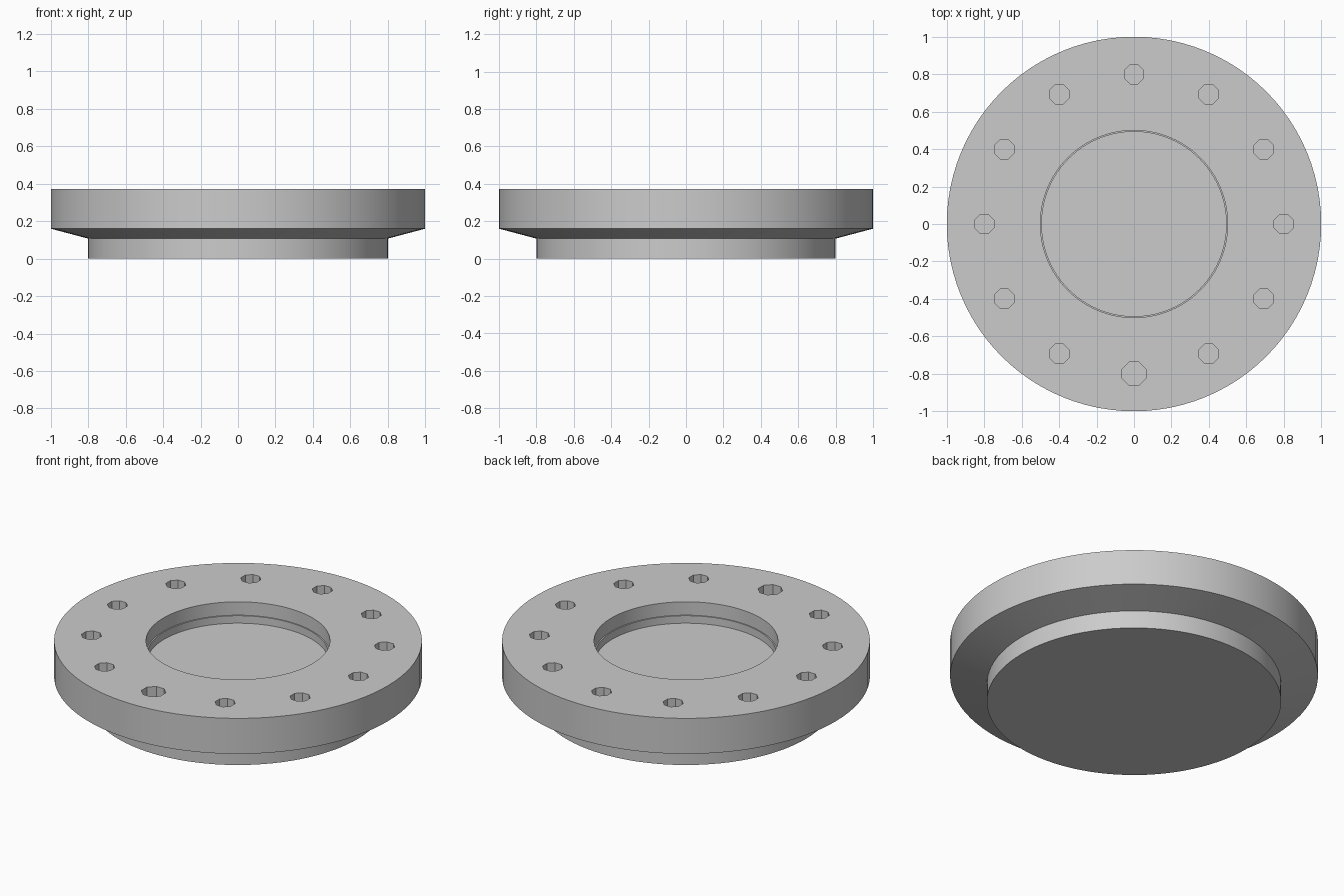
import bpy
import bmesh
from math import pi, cos, sin, radians
from mathutils import Matrix, Vector

cube = bpy.data.objects.get("Cube")
if cube:
    bpy.data.objects.remove(cube, do_unlink=True)

TOP = 0.373
FLOOR = TOP - 0.125

# Material
grey = bpy.data.materials.new("plain grey")
grey.use_nodes = True
colour = (0.6, 0.6, 0.6, 1)
grey.diffuse_color = colour
grey.node_tree.nodes["Principled BSDF"].inputs["Base Color"].default_value = colour


def make_object(name, bm):
    mesh = bpy.data.meshes.new(name)
    bmesh.ops.recalc_face_normals(bm, faces=bm.faces)
    bm.to_mesh(mesh)
    bm.free()
    obj = bpy.data.objects.new(name, mesh)
    bpy.context.collection.objects.link(obj)
    mesh.materials.append(grey)
    return obj


# Flange: base, sloped underside, rim, flat top and stepped recess
profile = [(0, 0), (0.8, 0), (0.8, 0.107), (1, 0.16), (1, TOP),
           (0.5, TOP), (0.5, TOP - 0.08), (0.493, TOP - 0.08),
           (0.493, FLOOR), (0, FLOOR)]
bm = bmesh.new()
verts = [bm.verts.new((r, 0, z)) for r, z in profile]
edges = [bm.edges.new(pair) for pair in zip(verts, verts[1:])]
bmesh.ops.spin(bm, geom=verts + edges, cent=(0, 0, 0), axis=(0, 0, 1),
               angle=2 * pi, steps=96, use_merge=False)
bmesh.ops.remove_doubles(bm, verts=bm.verts, dist=0.0001)
flange = make_object("flange", bm)

# Ring of twelve blind octagonal holes, the front one wider
bm = bmesh.new()
for i in range(12):
    angle = i * pi / 6 - pi / 2
    radius = 0.068 if i == 0 else 0.056
    place = Matrix.Translation(Vector((0.8 * cos(angle), 0.8 * sin(angle), TOP)))
    bmesh.ops.create_cone(bm, cap_ends=True, segments=8, radius1=radius,
                          radius2=radius, depth=0.25,
                          matrix=place @ Matrix.Rotation(pi / 8, 4, "Z"))
cutter = make_object("hole_cutter", bm)
cutter.hide_render = True

cut = flange.modifiers.new("holes", "BOOLEAN")
cut.operation = "DIFFERENCE"
cut.solver = "EXACT"
cut.object = cutter
bpy.ops.object.select_all(action="DESELECT")
flange.select_set(True)
bpy.context.view_layer.objects.active = flange
bpy.ops.object.modifier_apply(modifier=cut.name)
bpy.data.objects.remove(cutter, do_unlink=True)

bpy.ops.object.shade_smooth_by_angle(angle=radians(14))
